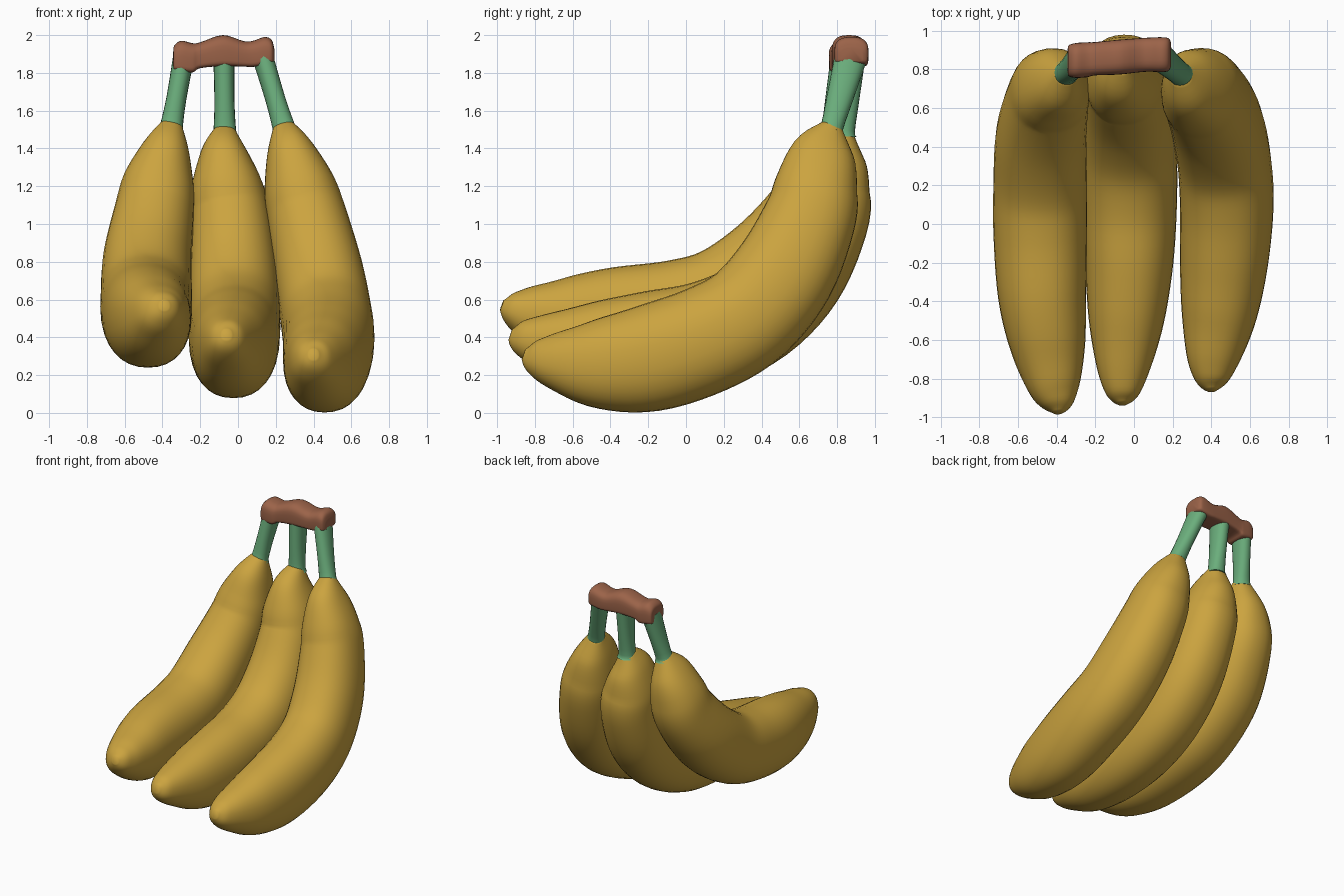
import bpy, bmesh, math
from mathutils import Vector

if "Cube" in bpy.data.objects:
    bpy.data.objects.remove(bpy.data.objects["Cube"])


def material(name, col):
    m = bpy.data.materials.new(name)
    m.diffuse_color = (*col, 1)
    m.use_nodes = True
    m.node_tree.nodes["Principled BSDF"].inputs["Base Color"].default_value = m.diffuse_color
    return m


YELLOW = material("banana yellow", (0.60, 0.37, 0.050))
GREEN = material("stem green", (0.145, 0.42, 0.20))
BROWN = material("crown brown", (0.33, 0.125, 0.066))


def catmull(rows, steps):
    """Smoothly resample rows of numbers."""
    out = []
    for i in range(len(rows) - 1):
        p = [rows[max(0, min(len(rows) - 1, i + k))] for k in (-1, 0, 1, 2)]
        for s in range(steps):
            t = s / steps
            out.append([0.5 * (2 * b + (c - a) * t + (2 * a - 5 * b + 4 * c - d) * t * t
                               + (3 * b - a - 3 * c + d) * t ** 3)
                        for a, b, c, d in zip(*p)])
    out.append(list(rows[-1]))
    return out


def spow(v, e):
    return math.copysign(abs(v) ** e, v)


def loft(name, rings, mat, angle=60):
    bm = bmesh.new()
    loops = [[bm.verts.new(p) for p in r] for r in rings]
    n = len(loops[0])
    for a, b in zip(loops, loops[1:]):
        for i in range(n):
            j = (i + 1) % n
            bm.faces.new((a[i], a[j], b[j], b[i]))
    bm.faces.new(loops[0])
    bm.faces.new(loops[-1])
    bmesh.ops.recalc_face_normals(bm, faces=bm.faces)
    me = bpy.data.meshes.new(name)
    bm.to_mesh(me)
    bm.free()
    me.materials.append(mat)
    ob = bpy.data.objects.new(name, me)
    bpy.context.collection.objects.link(ob)
    bpy.ops.object.select_all(action='DESELECT')
    bpy.context.view_layer.objects.active = ob
    ob.select_set(True)
    bpy.ops.object.shade_smooth_by_angle(angle=math.radians(angle))
    return ob


def tube(name, rows, mat, steps=5, n=32, e=0.9):
    """Rows: x, y, z, sideways radius, radius in the bending plane."""
    rows = catmull(rows, steps)
    pts = [Vector(r[:3]) for r in rows]
    rings = []
    for i, r in enumerate(rows):
        t = (pts[min(i + 1, len(pts) - 1)] - pts[max(i - 1, 0)]).normalized()
        u = Vector((1, 0, 0))
        u = (u - t * u.dot(t)).normalized()
        v = t.cross(u)
        rings.append([pts[i] + u * r[3] * spow(math.cos(a), e) + v * r[4] * spow(math.sin(a), e)
                      for a in (2 * math.pi * k / n for k in range(n))])
    return loft(name, rings, mat)


# Radii along every banana, from neck to tip
RADII = [(.055, .055), (.125, .165), (.19, .22), (.212, .245), (.235, .272), (.242, .28),
         (.242, .287), (.228, .283), (.195, .237), (.14, .155), (.085, .09), (.025, .03)]

# Centre lines from neck to tip
PATHS = {
    "left": [(-.35, .78, 1.53), (-.38, .74, 1.40), (-.42, .705, 1.22), (-.445, .645, 1.05),
             (-.48, .45, .805), (-.485, .20, .62), (-.485, -.05, .54), (-.475, -.37, .505),
             (-.445, -.63, .50), (-.415, -.83, .53), (-.395, -.93, .555), (-.39, -.975, .57)],
    "middle": [(-.07, .835, 1.50), (-.075, .79, 1.375), (-.06, .755, 1.20), (-.04, .725, 1.03),
               (-.025, .58, .75), (-.02, .37, .535), (-.02, .10, .41), (-.025, -.20, .36),
               (-.04, -.50, .35), (-.055, -.74, .375), (-.06, -.88, .40), (-.06, -.93, .415)],
    "right": [(.24, .775, 1.52), (.275, .73, 1.39), (.325, .69, 1.20), (.365, .655, 1.03),
              (.425, .525, .75), (.465, .335, .52), (.48, .10, .385), (.465, -.20, .288),
              (.44, -.47, .26), (.41, -.69, .275), (.40, -.81, .295), (.40, -.86, .31)],
}
THICK = {"left": .94, "middle": 1, "right": 1}
STEM_TOP = {"left": (-.29, .85, 1.87), "middle": (-.075, .865, 1.89), "right": (.132, .872, 1.88)}

for side, path in PATHS.items():
    # Banana body
    tube(side + "_banana", [(*p, a, b * THICK[side]) for p, (a, b) in zip(path, RADII)], YELLOW)
    # Stem between neck and crown
    a, b = Vector(path[0]), Vector(STEM_TOP[side])
    rows = [(*a.lerp(b, t), rx, ry) for t, rx, ry in
            ((-.09, .07, .072), (-.01, .06, .06), (.4, .053, .07), (1, .056, .086))]
    tube(side + "_stem", rows, GREEN, steps=3, n=20)

# Crown joining the stems; rows: x, y centre, bottom, top, half depth
crown = [(-.343, .845, 1.83, 1.91, .06), (-.337, .845, 1.815, 1.945, .08),
         (-.30, .846, 1.808, 1.97, .09), (-.24, .85, 1.803, 1.957, .09),
         (-.20, .855, 1.825, 1.962, .086), (-.08, .863, 1.836, 2.0, .09),
         (.03, .873, 1.833, 1.968, .088), (.08, .876, 1.832, 1.97, .088),
         (.14, .876, 1.84, 1.99, .09), (.178, .876, 1.85, 1.975, .085),
         (.192, .877, 1.86, 1.93, .06)]
rings = []
for x, y, lo, hi, d in catmull(crown, 4):
    ring = []
    for k in range(28):
        c, s = math.cos(2 * math.pi * k / 28), math.sin(2 * math.pi * k / 28)
        e = .75 if s > 0 else .3      # rounded top, squarer base
        ring.append((x, y + d * spow(c, e), (lo + hi) / 2 + (hi - lo) / 2 * spow(s, e)))
    rings.append(ring)
loft("crown", rings, BROWN)
